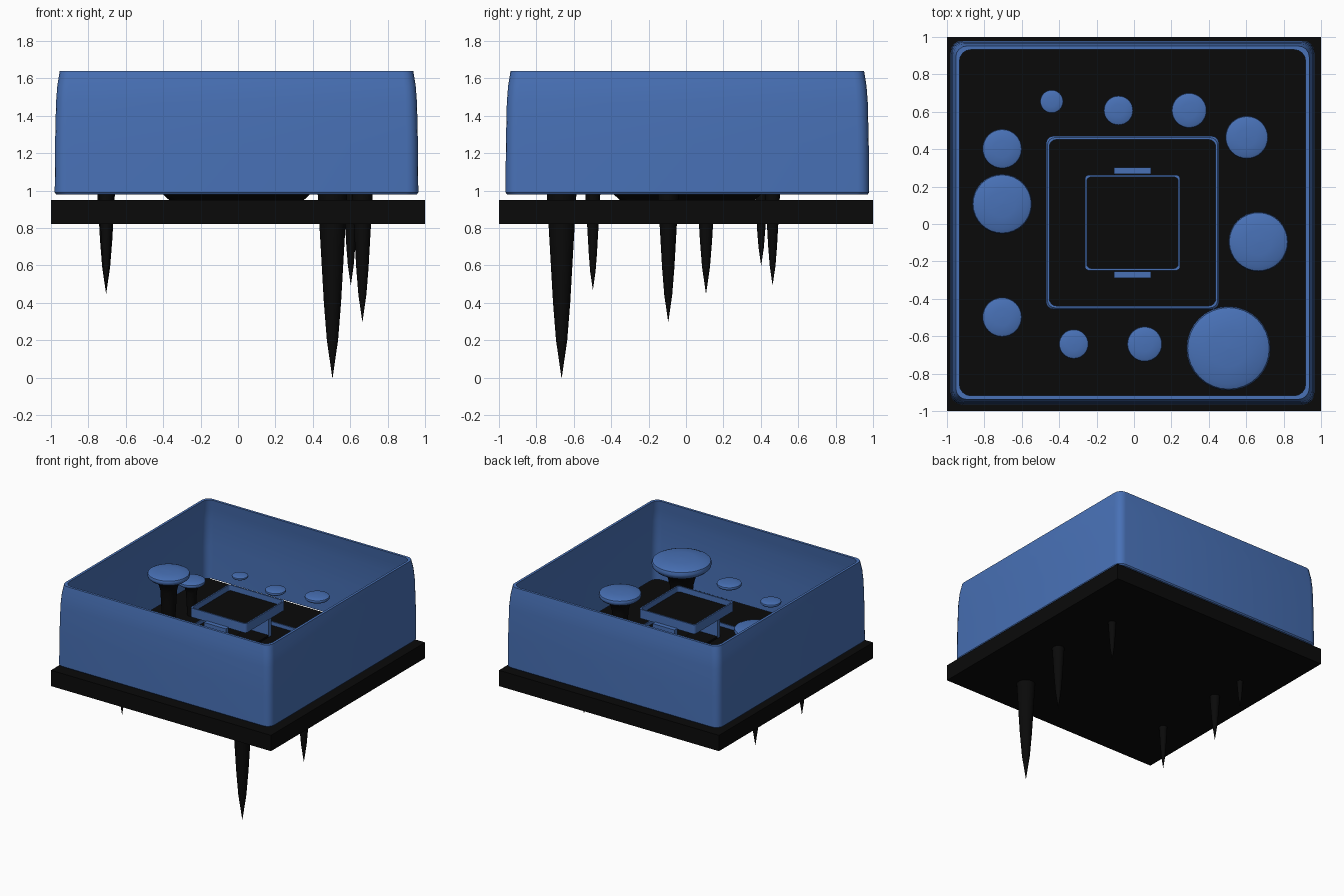
import bpy, math

if "Cube" in bpy.data.objects:
    bpy.data.objects.remove(bpy.data.objects["Cube"])


def material(name, rgb):
    m = bpy.data.materials.new(name)
    m.diffuse_color = (*rgb, 1)
    m.use_nodes = True
    m.node_tree.nodes["Principled BSDF"].inputs["Base Color"].default_value = m.diffuse_color
    return m


BLUE = material("blue", (0.065, 0.165, 0.47))
BLACK = material("black", (0.003, 0.003, 0.003))
CX, CY = -0.008, 0.007


def mesh_object(name, verts, faces, mat, smooth=True):
    me = bpy.data.meshes.new(name)
    me.from_pydata(verts, [], faces)
    me.validate()
    me.materials.append(mat)
    ob = bpy.data.objects.new(name, me)
    bpy.context.collection.objects.link(ob)
    if smooth:
        bpy.ops.object.select_all(action="DESELECT")
        ob.select_set(True)
        bpy.context.view_layer.objects.active = ob
        bpy.ops.object.shade_smooth_by_angle(angle=math.radians(35))
    return ob


def rounded_square(h, r, z, steps=4):
    pts = []
    for k, (sx, sy) in enumerate([(1, 1), (-1, 1), (-1, -1), (1, -1)]):
        for i in range(steps + 1):
            a = math.pi / 2 * (k + i / steps)
            pts.append((CX + sx * (h - r) + r * math.cos(a),
                        CY + sy * (h - r) + r * math.sin(a), z))
    return pts


def loft(name, rings, mat, closed):
    """Join stacked loops; closed loops back to the first, otherwise caps both ends."""
    n, m = len(rings[0]), len(rings)
    verts = [p for ring in rings for p in ring]
    faces = []
    for j in range(m if closed else m - 1):
        k = (j + 1) % m
        for i in range(n):
            i2 = (i + 1) % n
            faces.append((j * n + i, j * n + i2, k * n + i2, k * n + i))
    if not closed:
        faces.append(tuple(reversed(range(n))))
        faces.append(tuple((m - 1) * n + i for i in range(n)))
    return mesh_object(name, verts, faces, mat)


def square_loft(name, profile, radius, mat, closed):
    return loft(name, [rounded_square(h, radius, z) for h, z in profile], mat, closed)


def box(name, center, size, mat):
    bpy.ops.mesh.primitive_cube_add(size=1, location=center)
    ob = bpy.context.object
    ob.name = name
    ob.scale = size
    bpy.ops.object.transform_apply(location=False, rotation=False, scale=True)
    ob.data.materials.append(mat)
    return ob


def lathe(name, profile, x, y, z, s, mat):
    rings = [[(x + s * r * math.cos(a), y + s * r * math.sin(a), z + s * h)
              for a in (2 * math.pi * i / 32 for i in range(32))] for r, h in profile]
    return loft(name, rings, mat, False)


# Base slab
box("base_slab", (0, 0, 0.885), (2, 2, 0.13), BLACK)

# Outer wall, open top and bottom, leaning in near the rim
square_loft("outer_wall", [
    (0.965, 0.98), (0.972, 0.99), (0.970, 1.25), (0.965, 1.47), (0.958, 1.56), (0.945, 1.64),
    (0.925, 1.64), (0.935, 1.56), (0.945, 1.47), (0.950, 1.25), (0.950, 0.98)],
    0.06, BLUE, True)

# Central tray with flared sides and a blue rim
square_loft("center_tray", [(0.35, 0.94), (0.45, 1.03)], 0.04, BLACK, False)
square_loft("tray_rim", [(0.452, 1.015), (0.463, 1.025), (0.463, 1.05), (0.455, 1.06),
                         (0.445, 1.06), (0.445, 1.015)], 0.04, BLUE, True)

# Raised square frame with a dark panel
square_loft("raised_frame", [(0.255, 1.30), (0.255, 1.375), (0.244, 1.375), (0.244, 1.30)],
            0.022, BLUE, True)
square_loft("frame_panel", [(0.245, 1.305), (0.245, 1.33)], 0.02, BLACK, False)

# Bracket uprights and foot carrying the frame
for side in (-1, 1):
    box("bracket_upright", (CX, CY + side * 0.278, 1.17), (0.2, 0.036, 0.28), BLUE)
box("bracket_foot", (CX, CY, 1.035), (0.2, 0.56, 0.02), BLACK)

# Tacks: unit profile is for the largest one, tip at zero
SPIKE = [(0.001, 0), (0.03, 0.2), (0.046, 0.4), (0.070, 0.82), (0.08, 1.0),
         (0.088, 1.15), (0.11, 1.23), (0.15, 1.28)]
HEAD = [(0.14, 1.275), (0.20, 1.29), (0.22, 1.31), (0.225, 1.33), (0.218, 1.35),
        (0.19, 1.362), (0.10, 1.372), (0.001, 1.375)]
TOP = 1.375

# (x, y, head radius, tip height)
for x, y, r, tip in [(0.505, -0.665, 0.225, 0.0), (0.665, -0.095, 0.16, 0.30),
                     (0.603, 0.463, 0.115, 0.495), (-0.705, 0.107, 0.16, 0.45),
                     (-0.705, 0.402, 0.106, 0.60), (-0.705, -0.498, 0.106, 0.47)]:
    s = r / 0.225
    lathe("tack_spike", SPIKE, x, y, tip, s, BLACK)
    lathe("tack_head", HEAD, x, y, tip, s, BLUE)

# Small loose heads: (x, y, radius, top height)
for x, y, r, top in [(-0.44, 0.655, 0.062, 1.255), (-0.083, 0.607, 0.079, 1.255),
                     (0.295, 0.607, 0.094, 1.305), (-0.322, -0.642, 0.079, 1.255),
                     (0.057, -0.642, 0.094, 1.305)]:
    s = r / 0.225
    lathe("small_head", HEAD, x, y, top - TOP * s, s, BLUE)
